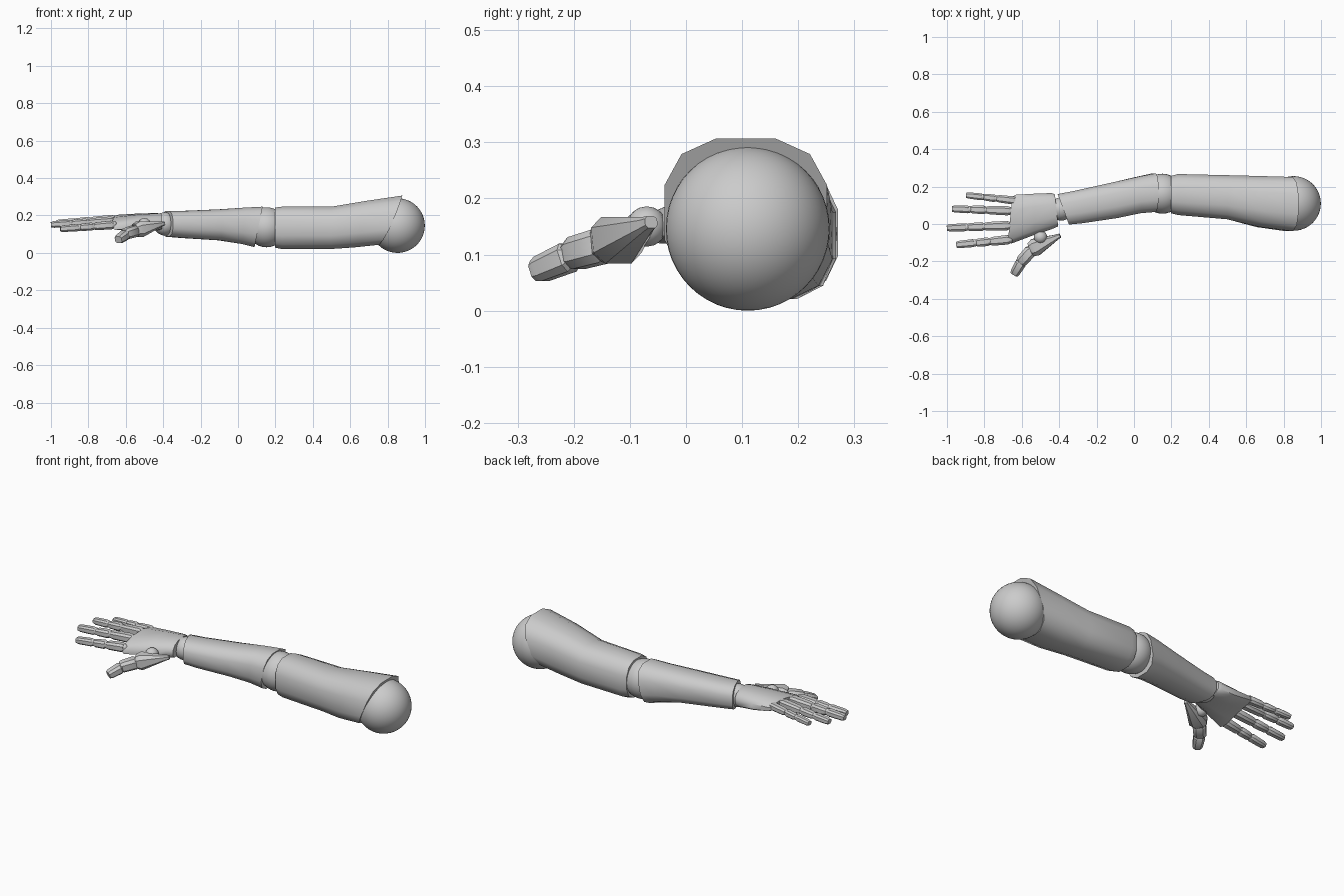
import bpy, bmesh, math
from mathutils import Vector

if "Cube" in bpy.data.objects:
    bpy.data.objects.remove(bpy.data.objects["Cube"])

grey = bpy.data.materials.new("plain_grey")
grey.diffuse_color = (0.6, 0.6, 0.6, 1)
grey.use_nodes = True
grey.node_tree.nodes["Principled BSDF"].inputs["Base Color"].default_value = grey.diffuse_color


def finish(name, bm, angle=50):
    bmesh.ops.recalc_face_normals(bm, faces=bm.faces[:])
    me = bpy.data.meshes.new(name)
    bm.to_mesh(me)
    bm.free()
    me.materials.append(grey)
    ob = bpy.data.objects.new(name, me)
    bpy.context.collection.objects.link(ob)
    bpy.ops.object.select_all(action='DESELECT')
    bpy.context.view_layer.objects.active = ob
    ob.select_set(True)
    bpy.ops.object.shade_smooth_by_angle(angle=math.radians(angle))
    return ob


def ball(name, centre, r, seg=32):
    bm = bmesh.new()
    bmesh.ops.create_uvsphere(bm, u_segments=seg, v_segments=seg // 2, radius=r)
    bmesh.ops.translate(bm, verts=bm.verts[:], vec=centre)
    return finish(name, bm)


def outline(n, p):
    """Rounded-square section with a flat on top, in -1..1."""
    pts = []
    for i in range(n):
        a = (i + 0.5) * 2 * math.pi / n
        c, s = math.cos(a), math.sin(a)
        pts.append((math.copysign(abs(c) ** p, c), math.copysign(abs(s) ** p, s)))
    return pts


def skin(name, rings, angle=50):
    """Bridge point rings into a capped tube."""
    bm = bmesh.new()
    vs = [[bm.verts.new(p) for p in ring] for ring in rings]
    n = len(vs[0])
    for a, b in zip(vs, vs[1:]):
        for i in range(n):
            j = (i + 1) % n
            bm.faces.new((a[i], a[j], b[j], b[i]))
    bm.faces.new(vs[0])
    bm.faces.new(vs[-1])
    return finish(name, bm, angle)


def section(y0, y1, z0, z1, xfun, n=12, p=0.75, zfun=lambda y: 0):
    """Ring across x; xfun slants it, zfun bends it."""
    ring = []
    for u, v in outline(n, p):
        y = (y0 + y1) / 2 + u * (y1 - y0) / 2
        z = (z0 + z1) / 2 + v * (z1 - z0) / 2
        ring.append((xfun(y, z), y, z + zfun(y)))
    return ring


def segment(name, a, b, r0, r1, flat=0.9):
    """Tapered block with rounded ends for finger bones."""
    a, b = Vector(a), Vector(b)
    d = (b - a).normalized()
    side = d.cross(Vector((0, 0, 1))).normalized()
    up = side.cross(d)
    rings = []
    for t, r in ((0, r0 * 0.8), (0.12, r0), (0.85, r1), (1, r1 * 0.8)):
        c = a.lerp(b, t)
        rings.append([c + side * u * r + up * v * r * flat for u, v in outline(8, 0.7)])
    return skin(name, rings, 35)


# shoulder and elbow joints
ball("shoulder_ball", (0.853, 0.11, 0.146), 0.146, 48)
ball("elbow_ball", (0.152, 0.162, 0.137), 0.107)
ball("wrist_ball", (-0.39, 0.08, 0.155), 0.062)


# upper arm, slanted open over the shoulder
def slope(z):
    return 0.15 * max(0, (z - 0.03) / 0.28) ** 0.6


skin("upper_arm", [
    section(0.055, 0.26, 0.025, 0.245, lambda y, z: 0.198),
    section(0.045, 0.27, 0.018, 0.25, lambda y, z: 0.235),
    section(0.022, 0.264, 0.018, 0.25, lambda y, z: 0.5),
    section(-0.02, 0.26, 0.026, 0.282, lambda y, z: 0.62 + 0.5 * slope(z)),
    section(-0.042, 0.255, 0.04, 0.31, lambda y, z: 0.73 + slope(z)),
])

# forearm, narrowing to a slanted wrist
stations = [
    (-0.378, -0.005, 0.162, 0.085, 0.225, -0.37, 0),
    (-0.3, 0.002, 0.178, 0.078, 0.226, -0.3, 0),
    (-0.1, 0.03, 0.225, 0.065, 0.235, -0.15, 0),
    (0.03, 0.055, 0.258, 0.045, 0.245, 0, 0.1),
    (0.11, 0.062, 0.274, 0.028, 0.25, 0, 0.2),
]
skin("forearm", [
    section(y0, y1, z0, z1,
            lambda y, z: x + sy * (y - (y0 + y1) / 2) + sz * (z - 0.14))
    for x, y0, y1, z0, z1, sy, sz in stations])


# palm, arched across the knuckles
def arch(y):
    return -1.2 * (y - 0.08) ** 2


skin("palm", [
    section(-0.015, 0.16, 0.125, 0.213, lambda y, z: -0.415 - 0.1 * (y - 0.08), zfun=arch),
    section(-0.03, 0.168, 0.12, 0.215, lambda y, z: -0.44, zfun=arch),
    section(-0.06, 0.165, 0.125, 0.212, lambda y, z: -0.53, zfun=arch),
    section(-0.108, 0.16, 0.145, 0.205, lambda y, z: -0.642 + 0.1 * (y - 0.03), zfun=arch),
    section(-0.1, 0.15, 0.155, 0.2, lambda y, z: -0.662 + 0.1 * (y - 0.03), zfun=arch),
])

# fingers: joint x positions, start y, end y, half width
fingers = {
    "index": ((-0.665, -0.775, -0.85, -0.95), -0.083, -0.111, 0.027),
    "middle": ((-0.665, -0.805, -0.895, -1.0), -0.008, -0.021, 0.027),
    "ring": ((-0.66, -0.795, -0.88, -0.973), 0.07, 0.081, 0.026),
    "little": ((-0.635, -0.74, -0.81, -0.897), 0.125, 0.154, 0.023),
}
for name, (xs, ya, yb, r) in fingers.items():
    pts = []
    for x in xs:
        t = (x - xs[0]) / (xs[3] - xs[0])
        pts.append(Vector((x, ya + (yb - ya) * t, 0.182 + arch(ya) - 0.022 * t)))
    for k in range(3):
        end = pts[k + 1] + Vector((0.006 if k < 2 else 0, 0, 0))
        segment(f"{name}_finger_bone_{k + 1}", pts[k], end,
                r * (1 - 0.08 * k), r * (0.92 - 0.08 * k))
        ball(f"{name}_finger_joint_{k + 1}", pts[k], r * 0.72, 12)

# thumb
ball("thumb_root", (-0.5, -0.07, 0.15), 0.036, 16)
segment("thumb_base", (-0.395, -0.062, 0.158), (-0.55, -0.135, 0.12), 0.016, 0.05)
segment("thumb_bone", (-0.548, -0.14, 0.118), (-0.607, -0.205, 0.1), 0.036, 0.034)
segment("thumb_tip", (-0.602, -0.203, 0.098), (-0.64, -0.268, 0.07), 0.031, 0.027)
ball("thumb_joint_1", (-0.55, -0.14, 0.118), 0.027, 12)
ball("thumb_joint_2", (-0.603, -0.203, 0.099), 0.023, 12)
